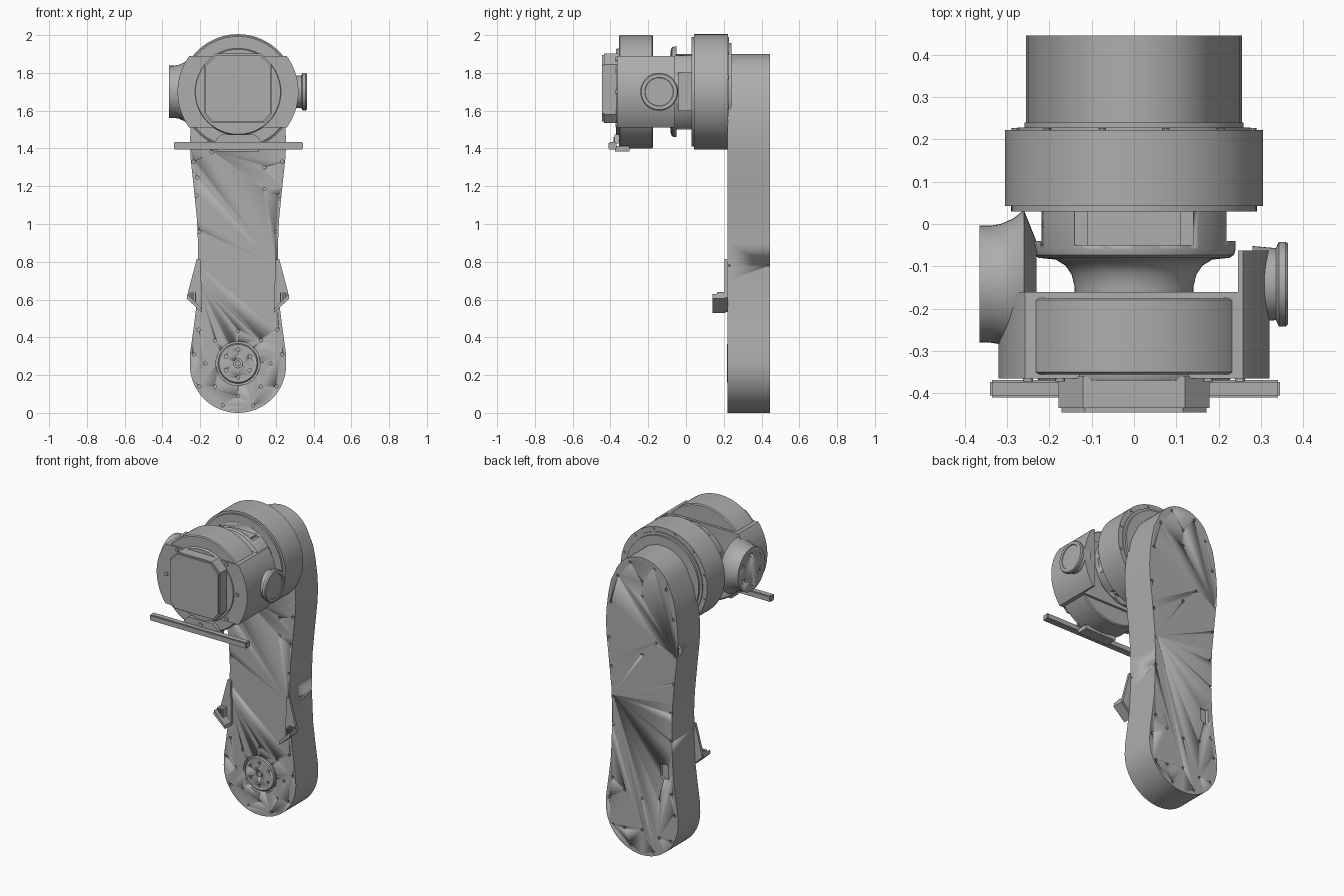
import bpy, bmesh
from math import sin, cos, pi, radians
from mathutils import Vector, Matrix

cube = bpy.data.objects.get("Cube")
if cube:
    bpy.data.objects.remove(cube)

grey = bpy.data.materials.new("machined grey")
grey.use_nodes = True
grey.diffuse_color = (0.42, 0.42, 0.42, 1)
grey.node_tree.nodes["Principled BSDF"].inputs["Base Color"].default_value = (0.42, 0.42, 0.42, 1)

AXIS = 1.70   # height of the wrist axis
HUB = 0.262   # height of the lower hub axis


def finish(name, bm, angle=30):
    bmesh.ops.recalc_face_normals(bm, faces=bm.faces)
    mesh = bpy.data.meshes.new(name)
    bm.to_mesh(mesh)
    bm.free()
    obj = bpy.data.objects.new(name, mesh)
    bpy.context.collection.objects.link(obj)
    mesh.materials.append(grey)
    bpy.ops.object.select_all(action='DESELECT')
    obj.select_set(True)
    bpy.context.view_layer.objects.active = obj
    bpy.ops.object.shade_smooth_by_angle(angle=radians(angle))
    return obj


def add_prism(bm, pts, y0, y1):
    """Outline in x,z pushed from y0 to y1."""
    a = [bm.verts.new((x, y0, z)) for x, z in pts]
    b = [bm.verts.new((x, y1, z)) for x, z in pts]
    bm.faces.new(a)
    bm.faces.new(b[::-1])
    for i in range(len(a)):
        j = (i + 1) % len(a)
        bm.faces.new((a[i], b[i], b[j], a[j]))


def prism(name, pts, y0, y1):
    bm = bmesh.new()
    add_prism(bm, pts, y0, y1)
    return finish(name, bm)


def add_lathe(bm, profile, axis, centre, n=64):
    """Profile of (radius, position along axis) turned about x or y."""
    cx, cy, cz = centre
    rings = []
    for r, t in profile:
        ring = []
        for i in range(n):
            u, v = r * cos(2 * pi * i / n), r * sin(2 * pi * i / n)
            p = (cx + u, t, cz + v) if axis == 'Y' else (t, cy + u, cz + v)
            ring.append(bm.verts.new(p))
        rings.append(ring)
    for p, q in zip(rings, rings[1:]):
        for i in range(n):
            j = (i + 1) % n
            bm.faces.new((p[i], p[j], q[j], q[i]))
    bm.faces.new(rings[0])
    bm.faces.new(rings[-1])


def lathe(name, profile, axis='Y', centre=(0, 0, AXIS), n=64):
    bm = bmesh.new()
    add_lathe(bm, profile, axis, centre, n)
    return finish(name, bm)


def add_box(bm, lo, hi):
    lo, hi = Vector(lo), Vector(hi)
    m = Matrix.Translation((lo + hi) / 2) @ Matrix.Diagonal((*(hi - lo), 1))
    bmesh.ops.create_cube(bm, size=1, matrix=m)


def box(name, lo, hi, bevel=0):
    bm = bmesh.new()
    add_box(bm, lo, hi)
    if bevel:
        bmesh.ops.bevel(bm, geom=bm.edges[:], offset=bevel, segments=2, affect='EDGES')
    return finish(name, bm)


def cut(obj, bm):
    cutter = finish("cutter", bm)
    cutter.hide_render = True
    mod = obj.modifiers.new("cut", 'BOOLEAN')
    mod.operation, mod.solver, mod.object = 'DIFFERENCE', 'EXACT', cutter
    bpy.context.view_layer.objects.active = obj
    bpy.ops.object.modifier_apply(modifier=mod.name)
    bpy.data.objects.remove(cutter)


def arc(r, z, a0, a1, n):
    return [(r * cos(radians(a0 + (a1 - a0) * i / n)),
             z + r * sin(radians(a0 + (a1 - a0) * i / n))) for i in range(n + 1)]


# Long arm housing with a waist
side = [(0.253, 0.32), (0.235, 0.45), (0.22, 0.57), (0.214, 0.7), (0.212, 0.9), (0.217, 1.02),
        (0.235, 1.2), (0.25, 1.34), (0.255, 1.43), (0.25, 1.52), (0.237, 1.62), (0.22, 1.7)]
outline = (arc(0.255, 0.255, 180, 360, 32) + side + arc(0.2, AXIS, 20, 160, 20)
           + [(-x, z) for x, z in reversed(side)])
arm = prism("arm_housing", outline, 0.22, 0.445)

# Screw holes around both faces, hub recess, rear window and side slot
bm = bmesh.new()
edge = [(0.232, 0.31), (0.208, 0.44), (0.205, 0.78), (0.205, 0.96), (0.22, 1.15), (0.235, 1.33),
        (0.22, 1.56), (0.17, 1.74), (0.085, 1.85), (0.205, 0.14), (0.08, 0.04)]
holes = [(s * x, z) for x, z in edge for s in (-1, 1)]
ring = arc(0.172, HUB, 45, 405, 8)[:-1]
front_only = [(0.14, 1.3), (0.14, 1.185), (-0.14, 1.38), (-0.215, 1.245)]
back_only = [(0, 1.75), (0, 1.65), (-0.1, 1.38), (0, 1.28), (0, 0.36), (0, 0.16)]
for pts, y in ((holes + ring + front_only, 0.22), (holes + ring[::2] + back_only, 0.445)):
    for x, z in pts:
        add_lathe(bm, [(0.009, y - 0.015), (0.009, y + 0.015)], 'Y', (x, 0, z), 10)
add_lathe(bm, [(0.117, 0.2), (0.117, 0.245)], 'Y', (0, 0, HUB), 48)
add_prism(bm, [(-0.185, 0.62), (-0.13, 0.62), (-0.13, 0.54), (-0.15, 0.52), (-0.185, 0.52)], 0.425, 0.47)
add_box(bm, (-0.3, 0.40, 1.33), (-0.225, 0.43, 1.38))
cut(arm, bm)

# Lower hub with bolt holes
hub = lathe("lower_hub", [(0.106, 0.25), (0.106, 0.222), (0.1, 0.216)], centre=(0, 0, HUB), n=48)
bm = bmesh.new()
add_lathe(bm, [(0.024, 0.2), (0.024, 0.24)], 'Y', (0, 0, HUB), 24)
for x, z in arc(0.073, HUB, 30, 390, 6)[:-1]:
    add_lathe(bm, [(0.01, 0.2), (0.01, 0.235)], 'Y', (x, 0, z), 10)
cut(hub, bm)
lathe("hub_pin", [(0.015, 0.218), (0.015, 0.245)], centre=(0, 0, HUB), n=16)

# Cable guides on the sides of the arm
for s, label in ((1, "left"), (-1, "right")):
    plate = [(0.198, 0.81), (0.218, 0.815), (0.262, 0.65), (0.27, 0.61), (0.19, 0.535)]
    prism(label + "_guide_plate", [(s * x, z) for x, z in plate], 0.205, 0.222)
    lip = [(0.19, 0.53), (0.272, 0.605), (0.268, 0.63), (0.192, 0.552)]
    guide = prism(label + "_guide_lip", [(s * x, z) for x, z in lip], 0.14, 0.21)
    for k in range(4):
        x = 0.222 + 0.012 * k
        rib = [(x, 0.585 + 0.01 * k), (x + 0.006, 0.59 + 0.01 * k),
               (x + 0.006, 0.64), (x, 0.635)]
        prism(label + "_guide_rib", [(s * a, z) for a, z in rib], 0.165, 0.21)

# Rear flange, large drum and its front rim
lathe("rear_flange", [(0.275, 0.215), (0.275, 0.228), (0.258, 0.228), (0.258, 0.24), (0.24, 0.24)])
drum = lathe("shoulder_drum", [(0.285, 0.03), (0.29, 0.03), (0.29, 0.042), (0.305, 0.042),
                               (0.305, 0.222), (0.27, 0.222)], n=96)
for x, z in arc(0.29, AXIS, 15, 375, 12)[:-1]:
    lathe("flange_screw", [(0.009, 0.22), (0.009, 0.227)], centre=(x, 0, z), n=10)

# Flared neck between drum and head, with recesses above and below
neck = lathe("neck", [(0.14, -0.2), (0.14, -0.15), (0.147, -0.12), (0.162, -0.098), (0.185, -0.084),
                      (0.225, -0.08), (0.236, -0.073), (0.24, -0.06), (0.24, 0.04)])
bm = bmesh.new()
for s in (-1, 1):
    z0, z1 = sorted((AXIS + s * 0.185, AXIS + s * 0.3))
    add_box(bm, (-0.14, -0.05, z0), (0.14, 0.03, z1))
    x0, x1 = sorted((s * 0.16, s * 0.3))
    add_box(bm, (x0, -0.04, AXIS - 0.1), (x1, 0.03, AXIS + 0.1))
cut(neck, bm)
for s in (-1, 1):
    z0, z1 = sorted((AXIS + s * 0.15, AXIS + s * 0.2))
    box("neck_pad", (-0.11, -0.05, z0), (0.11, 0.04, z1))

# Head body: a wide round block cut flat above and below
body = arc(0.32, AXIS, -36.5, 36.5, 20) + arc(0.32, AXIS, 143.5, 216.5, 20)
prism("head_body", body, -0.365, -0.16)
lathe("head_drum", [(0.293, -0.355), (0.3, -0.35), (0.3, -0.18), (0.293, -0.175)], n=96)
lathe("head_front_plate", [(0.225, -0.37), (0.23, -0.36), (0.23, -0.34)])
for x, z in [(-0.25, 0), (0.25, 0), (0.175, 0.175), (-0.175, 0.175), (0.175, -0.175), (-0.175, -0.175)]:
    lathe("head_screw", [(0.012, -0.372), (0.012, -0.35)], centre=(x, 0, AXIS + z), n=12)

# Side ear and small round cap on the left
ear = arc(0.32, AXIS, -36.5, 36.5, 20) + [(0.245, AXIS + 0.19), (0.245, AXIS - 0.19)]
prism("left_ear", ear, -0.3, -0.062)
cap_centre = (0, -0.142, AXIS)
lathe("left_cap", [(0.09, 0.28), (0.085, 0.335), (0.1, 0.342), (0.1, 0.358), (0.095, 0.364),
                   (0.076, 0.364), (0.074, 0.36)], 'X', cap_centre, 48)

# Large flared flange on the right
flange = lathe("right_flange", [(0.1, -0.23), (0.175, -0.26), (0.155, -0.285), (0.142, -0.315),
                                (0.138, -0.34), (0.138, -0.365)], 'X', cap_centre, 48)
bm = bmesh.new()
for a, b in arc(0.095, 0, 30, 390, 6)[:-1]:
    add_lathe(bm, [(0.012, -0.38), (0.012, -0.35)], 'X', (0, -0.142 + a, AXIS + b), 10)
cut(flange, bm)

# Front cover with chamfered corners and a bevelled face
cover = [(-0.12, 1.902), (0.12, 1.902), (0.178, 1.845), (0.178, 1.58), (0.14, 1.535),
         (-0.14, 1.535), (-0.178, 1.58), (-0.178, 1.845)]
prism("front_cover", cover, -0.435, -0.36)
prism("front_cover_face", [(x * 0.96, AXIS + (z - AXIS) * 0.96) for x, z in cover], -0.445, -0.43)

# Cross bar under the head with its mounting tab
box("cross_bar", (-0.34, -0.41, 1.395), (0.345, -0.368, 1.433), 0.005)
prism("bar_tab", [(-0.125, 1.425), (0.125, 1.425), (0.115, 1.45), (0.085, 1.475),
                  (-0.085, 1.475), (-0.115, 1.45)], -0.378, -0.34)
box("bar_foot", (-0.11, -0.375, 1.385), (0.11, -0.3, 1.412))
lathe("tab_screw", [(0.014, -0.385), (0.014, -0.37)], centre=(0, 0, 1.447), n=12)
